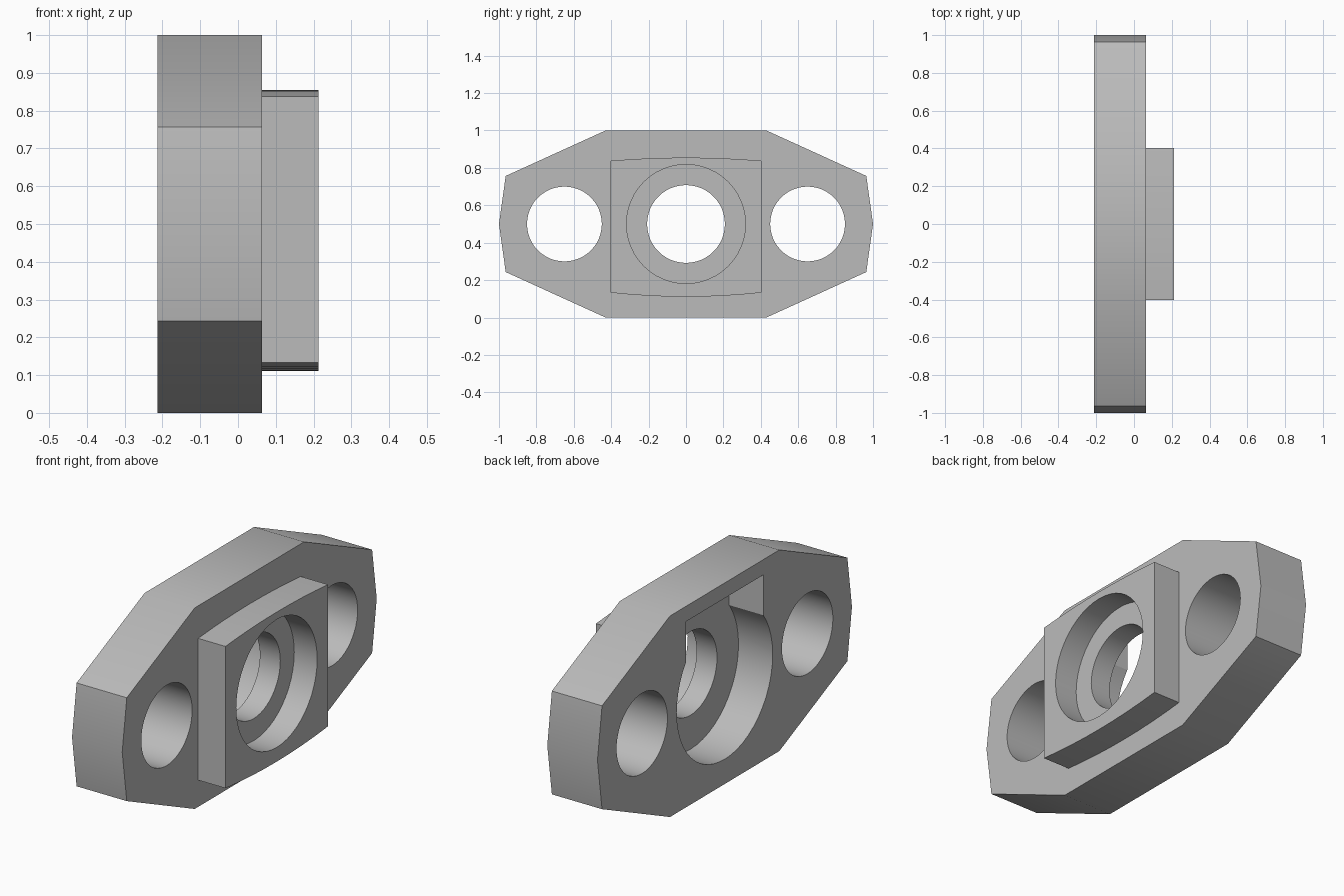
import bpy, bmesh
from math import cos, sin, pi

cube = bpy.data.objects.get("Cube")
if cube:
    bpy.data.objects.remove(cube, do_unlink=True)

grey = bpy.data.materials.new("plain grey")
grey.use_nodes = True
colour = (0.5, 0.5, 0.5, 1)
grey.diffuse_color = colour
grey.node_tree.nodes["Principled BSDF"].inputs["Base Color"].default_value = colour

MID = 0.5                      # height of the hole axes
BACK, FACE, TIP = -0.213, 0.063, 0.213
POCKET_FLOOR, BORE_FLOOR = -0.025, 0.087
OVER = 0.1                     # how far cutters stick out


def prism(name, profile, x0, x1):
    """Extrude a (y, z) profile from x0 to x1."""
    bm = bmesh.new()
    face = bm.faces.new([bm.verts.new((x0, y, z)) for y, z in profile])
    moved = bmesh.ops.extrude_face_region(bm, geom=[face])["geom"]
    verts = [v for v in moved if isinstance(v, bmesh.types.BMVert)]
    bmesh.ops.translate(bm, verts=verts, vec=(x1 - x0, 0, 0))
    bmesh.ops.recalc_face_normals(bm, faces=bm.faces)
    mesh = bpy.data.meshes.new(name)
    bm.to_mesh(mesh)
    bm.free()
    mesh.materials.append(grey)
    obj = bpy.data.objects.new(name, mesh)
    bpy.context.collection.objects.link(obj)
    return obj


def circle(y, radius, n=48):
    return [(y + radius * cos(2 * pi * i / n), MID + radius * sin(2 * pi * i / n))
            for i in range(n)]


def combine(body, other, operation):
    """Apply a boolean to the body and remove the helper."""
    other.hide_render = True
    mod = body.modifiers.new(operation.lower(), "BOOLEAN")
    mod.operation, mod.object, mod.solver = operation, other, "EXACT"
    bpy.context.view_layer.objects.active = body
    bpy.ops.object.modifier_apply(modifier=mod.name)
    bpy.data.objects.remove(other, do_unlink=True)


# Flange plate with pointed ends
half = [(0.43, 0), (0.964, 0.243), (1, MID), (0.964, 0.757), (0.43, 1)]
outline = half + [(-y, z) for y, z in reversed(half)]
body = prism("flange_body", outline, BACK, FACE)

# Raised block with gently bowed top and bottom
steps = [i / 4 for i in range(-4, 5)]
bottom = [(0.403 * t, 0.111 + 0.022 * t * t) for t in steps]
top = [(0.403 * t, 0.855 - 0.017 * t * t) for t in reversed(steps)]
combine(body, prism("raised_block", bottom + top, 0.03, TIP), "UNION")

# Bolt holes at both ends
for side in (-1, 1):
    combine(body, prism("bolt_hole_cutter", circle(side * 0.65, 0.2),
                        BACK - OVER, FACE + OVER), "DIFFERENCE")

# Rear pocket: a round recess with a square-topped slot
combine(body, prism("round_pocket_cutter", circle(0, 0.377),
                    BACK - OVER, POCKET_FLOOR), "DIFFERENCE")
slot = [(-0.303, MID), (0.303, MID), (0.303, 0.924), (-0.303, 0.924)]
combine(body, prism("slot_cutter", slot, BACK - OVER, POCKET_FLOOR), "DIFFERENCE")

# Counterbore in the block and the central through hole
combine(body, prism("counterbore_cutter", circle(0, 0.318),
                    BORE_FLOOR, TIP + OVER), "DIFFERENCE")
combine(body, prism("centre_hole_cutter", circle(0, 0.208),
                    BACK - OVER, TIP + OVER), "DIFFERENCE")

# Smooth curved walls, keep sharp edges
bpy.ops.object.select_all(action="DESELECT")
body.select_set(True)
bpy.context.view_layer.objects.active = body
bpy.ops.object.shade_smooth_by_angle(angle=pi / 6)
